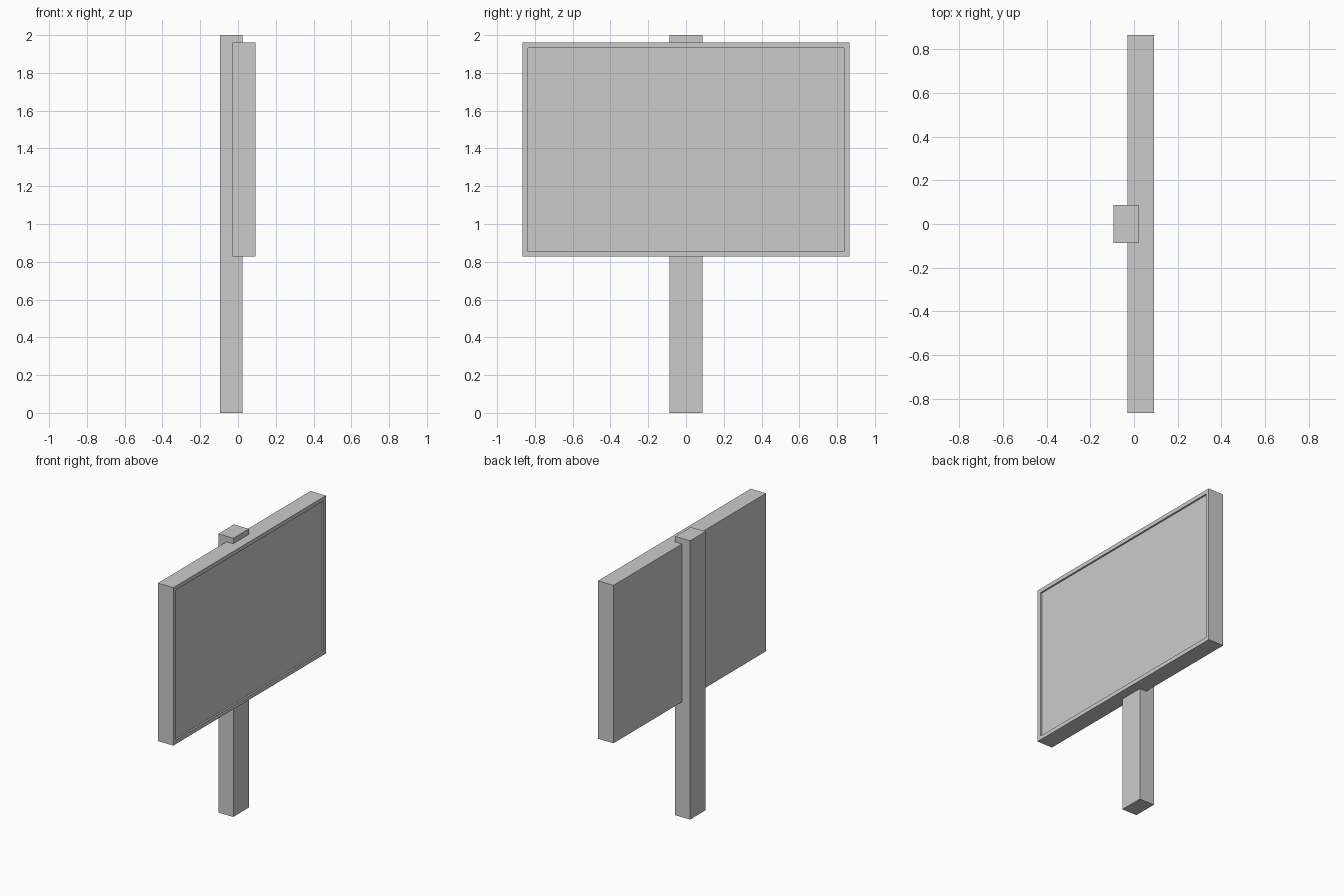
import bpy
import bmesh
from mathutils import Matrix, Vector

if "Cube" in bpy.data.objects:
    bpy.data.objects.remove(bpy.data.objects["Cube"])


def box(name, lo, hi, recess=None):
    """Box between two corners; recess=(border, depth) sinks a panel into the +x face."""
    lo, hi = Vector(lo), Vector(hi)
    bm = bmesh.new()
    bmesh.ops.create_cube(
        bm, size=1,
        matrix=Matrix.Translation((lo + hi) / 2) @ Matrix.Diagonal((*(hi - lo), 1)))
    if recess:
        border, depth = recess
        bm.normal_update()
        face = max(bm.faces, key=lambda f: f.normal.x)
        # flat rim first, then a straight step inwards
        bmesh.ops.inset_region(bm, faces=[face], thickness=border)
        panel = bmesh.ops.extrude_discrete_faces(bm, faces=[face])["faces"][0]
        bmesh.ops.translate(bm, verts=panel.verts, vec=(-depth, 0, 0))
    bmesh.ops.recalc_face_normals(bm, faces=bm.faces)
    mesh = bpy.data.meshes.new(name)
    bm.to_mesh(mesh)
    bm.free()
    obj = bpy.data.objects.new(name, mesh)
    bpy.context.collection.objects.link(obj)
    return obj


# Upright post behind the board
box("post", (-0.094, -0.088, 0), (0.024, 0.088, 2.0))

# Sign board with a thin raised rim around its face
box("sign_board", (-0.03, -0.865, 0.827), (0.092, 0.865, 1.96), recess=(0.04, 0.012))
